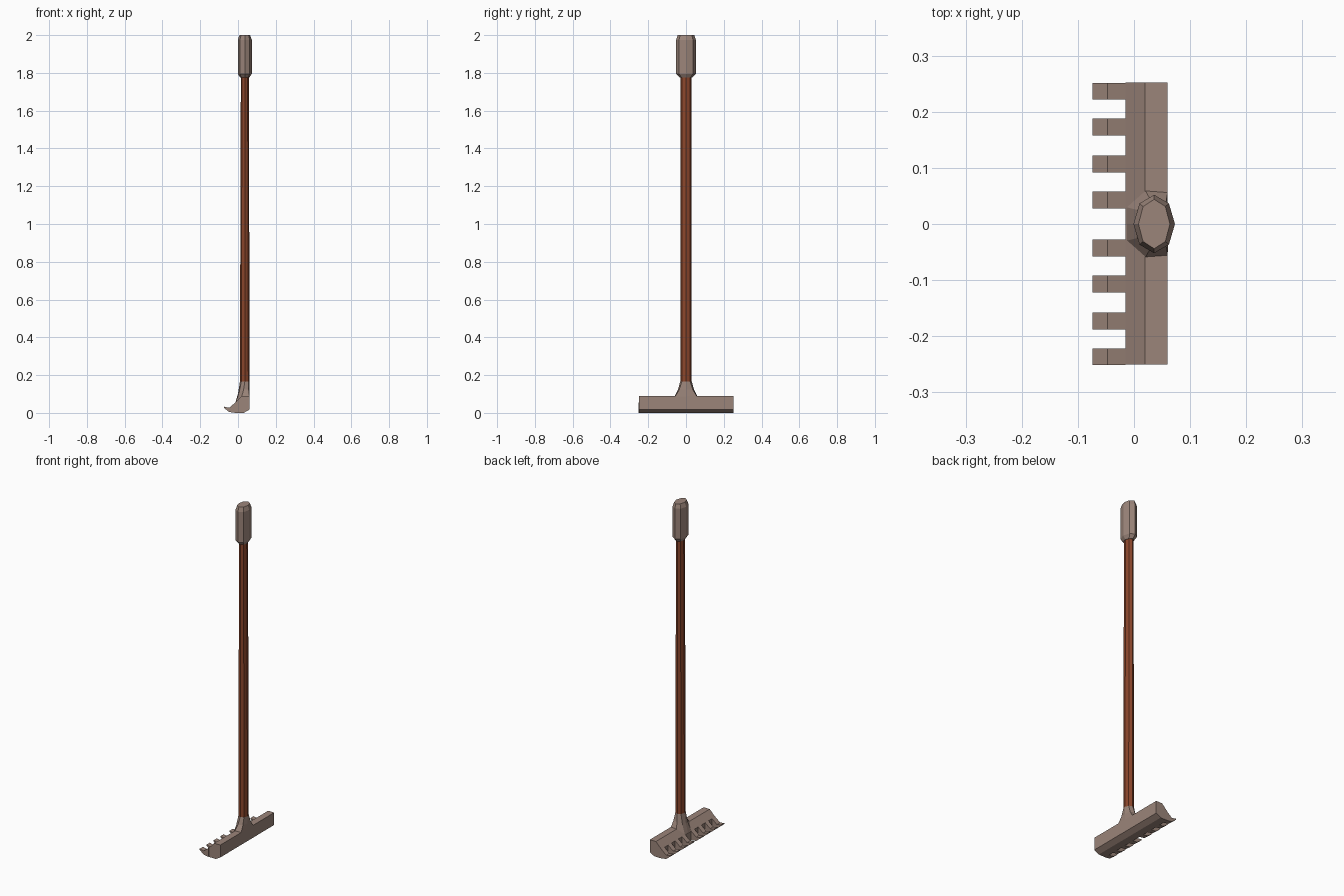
import bpy, math

if "Cube" in bpy.data.objects:
    bpy.data.objects.remove(bpy.data.objects["Cube"])


def material(name, color):
    m = bpy.data.materials.new(name)
    m.diffuse_color = (*color, 1)
    m.use_nodes = True
    m.node_tree.nodes["Principled BSDF"].inputs["Base Color"].default_value = m.diffuse_color
    return m


METAL = material("grey_brown", (0.33, 0.235, 0.195))
WOOD = material("rust_brown", (0.26, 0.062, 0.025))


def build(name, verts, faces, mat):
    me = bpy.data.meshes.new(name)
    me.from_pydata(verts, [], faces)
    me.materials.append(mat)
    ob = bpy.data.objects.new(name, me)
    bpy.context.collection.objects.link(ob)
    return ob


def loft(name, rings, mat):
    """Skin closed rings of equal point count, with capped ends."""
    n = len(rings[0])
    verts = [p for r in rings for p in r]
    faces = [(k * n + i, k * n + (i + 1) % n, (k + 1) * n + (i + 1) % n, (k + 1) * n + i)
             for k in range(len(rings) - 1) for i in range(n)]
    top = (len(rings) - 1) * n
    faces += [tuple(reversed(range(n))), tuple(range(top, top + n))]
    return build(name, verts, faces, mat)


def octagon(z, rx, ry, cx=0.036):
    return [(cx + rx * math.cos(i * math.pi / 4), ry * math.sin(i * math.pi / 4), z)
            for i in range(8)]


def extrude(name, profile, y0, y1, mat):
    return loft(name, [[(x, y, z) for x, z in profile] for y in (y1, y0)], mat)


# rake head bar
bar = [(-0.015, 0.0), (0.03, 0.0), (0.06, 0.017), (0.06, 0.09), (0.02, 0.09), (-0.015, 0.054)]
extrude("head_bar", bar, -0.25, 0.252, METAL)

# curved teeth, four on each side
tooth = [(-0.015, 0.0), (-0.015, 0.054), (-0.047, 0.027), (-0.074, 0.033),
         (-0.074, 0.026), (-0.047, 0.005)][::-1]
for side in (1, -1):
    for i, c in enumerate((0.0425, 0.107, 0.173, 0.2365)):
        extrude(f"tooth_{'left' if side > 0 else 'right'}_{i + 1}", tooth,
                side * c - 0.015, side * c + 0.015, METAL)

# flared neck blending the bar into the shaft
half = [(0.06, 0, 0.088), (0.06, 0.057, 0.088), (0.02, 0.06, 0.088),
        (-0.014, 0.03, 0.053), (-0.014, 0, 0.053)]
base = half + [(x, -y, z) for x, y, z in half[3:0:-1]]
collar = octagon(0.165, 0.026, 0.031)
middle = [tuple(a + (b - a) * t for a, b, t in zip(p, q, (0.6, 0.6, 0.45)))
          for p, q in zip(base, collar)]
loft("neck", [base, middle, collar], METAL)

# long wooden shaft
loft("shaft", [octagon(0.164, 0.026, 0.030), octagon(1.79, 0.021, 0.030)], WOOD)

# bevelled grip
loft("grip", [octagon(1.775, 0.024, 0.034), octagon(1.795, 0.037, 0.052),
              octagon(1.975, 0.037, 0.052), octagon(2.0, 0.028, 0.044)], METAL)
